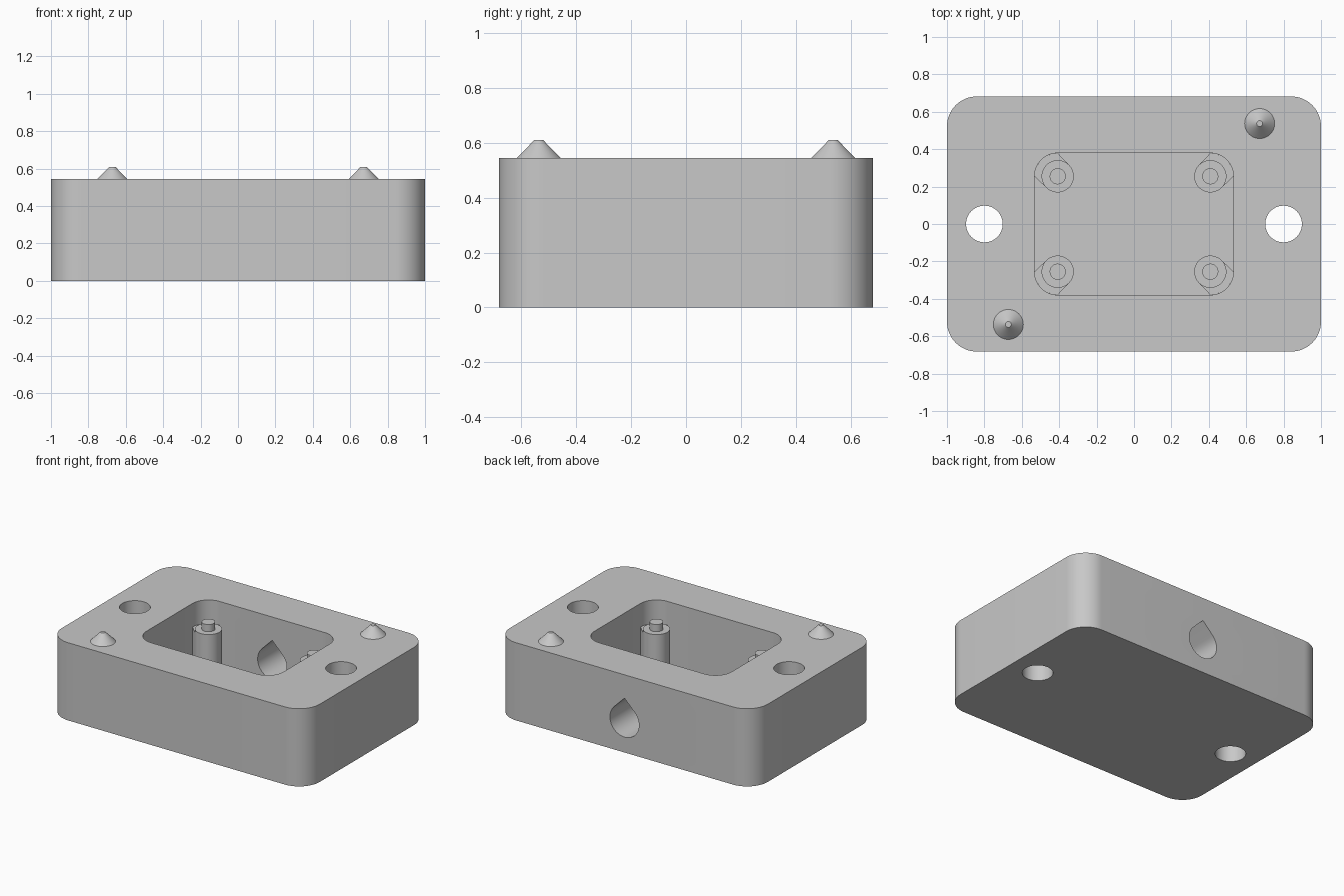
import bpy
import bmesh
from math import cos, sin, pi, radians
from mathutils import Matrix

if "Cube" in bpy.data.objects:
    bpy.data.objects.remove(bpy.data.objects["Cube"], do_unlink=True)

HEIGHT, FLOOR = 0.545, 0.107
POST_X, POST_Y, POST_R = 0.408, 0.255, 0.086
POST_TOP, PIN_TOP = 0.40, 0.45
CORNER_R = 0.124

grey = bpy.data.materials.new("plain grey")
grey.use_nodes = True
colour = (0.58, 0.58, 0.58, 1)
grey.diffuse_color = colour
grey.node_tree.nodes["Principled BSDF"].inputs["Base Color"].default_value = colour


def arc(cx, cy, r, start, end, steps):
    """Points along an arc, angles in degrees."""
    angles = [radians(start + (end - start) * i / steps) for i in range(steps + 1)]
    return [(cx + r * cos(a), cy + r * sin(a)) for a in angles]


def circle(cx, cy, r, steps=48):
    return arc(cx, cy, r, 0, 360, steps)[:-1]


def rounded_rect(hx, hy, r):
    points = []
    for i, (sx, sy) in enumerate([(1, 1), (-1, 1), (-1, -1), (1, -1)]):
        points += arc(sx * (hx - r), sy * (hy - r), r, i * 90, i * 90 + 90, 16)
    return points


def make_object(name, bm):
    bmesh.ops.recalc_face_normals(bm, faces=bm.faces)
    mesh = bpy.data.meshes.new(name)
    bm.to_mesh(mesh)
    bm.free()
    mesh.materials.append(grey)
    obj = bpy.data.objects.new(name, mesh)
    bpy.context.collection.objects.link(obj)
    return obj


def prism(name, points, low, high, turn=None):
    """Extrude a flat outline from low to high, optionally turned."""
    bm = bmesh.new()
    face = bm.faces.new([bm.verts.new((x, y, low)) for x, y in points])
    result = bmesh.ops.extrude_face_region(bm, geom=[face])
    top = [v for v in result["geom"] if isinstance(v, bmesh.types.BMVert)]
    bmesh.ops.translate(bm, verts=top, vec=(0, 0, high - low))
    if turn:
        bmesh.ops.transform(bm, matrix=turn, verts=bm.verts)
    return make_object(name, bm)


def activate(obj):
    bpy.ops.object.select_all(action="DESELECT")
    obj.select_set(True)
    bpy.context.view_layer.objects.active = obj


def smooth(obj):
    activate(obj)
    bpy.ops.object.shade_smooth_by_angle(angle=radians(30))


def cut(body, cutter):
    activate(body)
    mod = body.modifiers.new("cut", "BOOLEAN")
    mod.operation = "DIFFERENCE"
    mod.solver = "EXACT"
    mod.object = cutter
    bpy.ops.object.modifier_apply(modifier=mod.name)
    bpy.data.objects.remove(cutter, do_unlink=True)


# Block with its open cavity
body = prism("block", rounded_rect(1.0, 0.682, 0.16), 0, HEIGHT)
cut(body, prism("cavity_cutter", rounded_rect(0.532, 0.379, CORNER_R), FLOOR, 0.8))

# Vertical bolt holes
for side in (-1, 1):
    cut(body, prism("bolt_cutter", circle(side * 0.8, 0, 0.098), -0.1, 0.8))

# Teardrop cable hole through the back wall
hole_r, hole_z = 0.113, 0.221
teardrop = arc(0, hole_z, hole_r, 135, 405, 36) + [(0, hole_z + hole_r * 2 ** 0.5)]
stand_up = Matrix.Rotation(pi / 2, 4, "X")
cut(body, prism("cable_cutter", teardrop, -0.9, -0.2, stand_up))
smooth(body)

# Corner posts with locating pins and webs to the cavity corners
for sx, side in ((1, "left"), (-1, "right")):
    for sy, end in ((-1, "front"), (1, "back")):
        tag = f"{end}_{side}"
        x, y = sx * POST_X, sy * POST_Y
        smooth(prism(f"post_{tag}", circle(x, y, POST_R), FLOOR - 0.01, POST_TOP))
        smooth(prism(f"pin_{tag}", circle(x, y, 0.043, 32), POST_TOP - 0.01, PIN_TOP))
        web = arc(POST_X, POST_Y, CORNER_R, 0, 90, 10)
        web += arc(POST_X, POST_Y, POST_R, 135, -45, 1)
        web = [(sx * px, sy * py) for px, py in web]
        prism(f"web_{tag}", web, FLOOR - 0.01, POST_TOP - 0.02)

# Conical alignment pegs on opposite corners
for s, tag in ((-1, "front_right"), (1, "back_left")):
    bm = bmesh.new()
    place = Matrix.Translation((s * 0.672, s * 0.537, HEIGHT + 0.0325))
    bmesh.ops.create_cone(bm, cap_ends=True, segments=48, radius1=0.08,
                          radius2=0.016, depth=0.065, matrix=place)
    smooth(make_object(f"peg_{tag}", bm))
